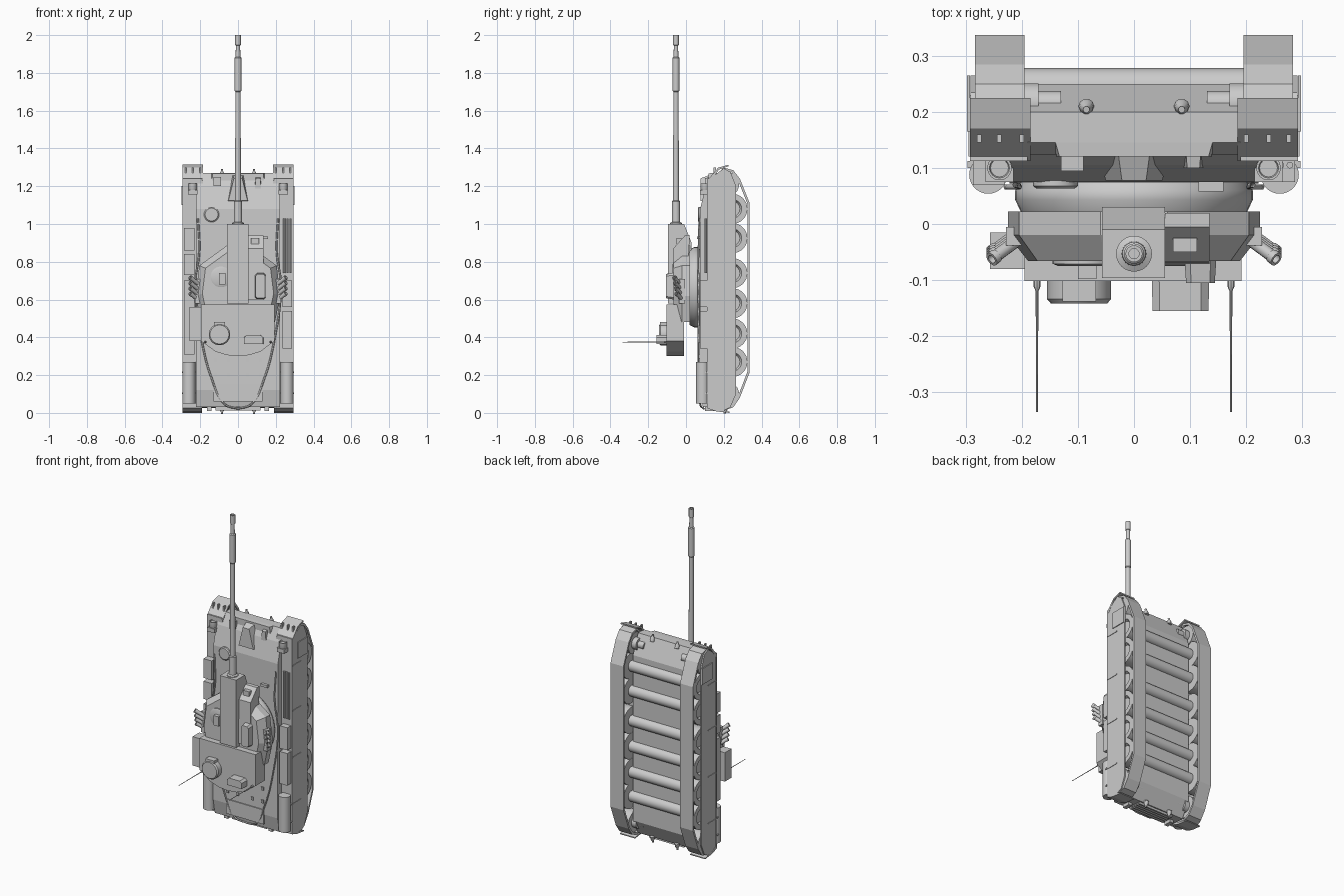
import bpy, bmesh, math
from mathutils import Vector


def finish(name, bm, smooth=False):
    bmesh.ops.recalc_face_normals(bm, faces=bm.faces)
    me = bpy.data.meshes.new(name)
    bm.to_mesh(me)
    bm.free()
    ob = bpy.data.objects.new(name, me)
    bpy.context.collection.objects.link(ob)
    if smooth:
        bpy.context.view_layer.objects.active = ob
        ob.select_set(True)
        bpy.ops.object.shade_smooth_by_angle(angle=math.radians(35))
        ob.select_set(False)
    return ob


# Outline swept along x (points are y,z) or y (points are x,z); the far end may shrink
def prism(name, pts, axis, a, b, scale=1.0, sides=(1,)):
    for s in sides:
        bm = bmesh.new()
        cu, cv = (sum(p[i] for p in pts) / len(pts) for i in (0, 1))
        rings = []
        for d, k in ((a, 1.0), (b, scale)):
            ring = []
            for u, v in pts:
                u, v = cu + (u - cu) * k, cv + (v - cv) * k
                ring.append(bm.verts.new((d * s, u, v) if axis == 'x' else (u * s, d, v)))
            rings.append(ring)
        n = len(pts)
        for i in range(n):
            j = (i + 1) % n
            bm.faces.new((rings[0][i], rings[0][j], rings[1][j], rings[1][i]))
        bm.faces.new(rings[0])
        bm.faces.new(rings[1])
        finish(name, bm)


def box(name, x, y, z, sides=(1,)):
    prism(name, [(x[0], z[0]), (x[1], z[0]), (x[1], z[1]), (x[0], z[1])], 'y', y[0], y[1], 1, sides)


# Turned part: profile of (radius, distance) about an axis through origin p
def lathe(name, p, d, prof, n=24, sides=(1,)):
    for s in sides:
        bm = bmesh.new()
        q = Vector((0, 0, 1)).rotation_difference(Vector((d[0] * s, d[1], d[2])).normalized())
        o = Vector((p[0] * s, p[1], p[2]))
        rings = [[bm.verts.new(o + q @ Vector((r * math.cos(k * math.tau / n), r * math.sin(k * math.tau / n), t)))
                  for k in range(n)] for r, t in prof]
        for A, B in zip(rings, rings[1:]):
            for k in range(n):
                bm.faces.new((A[k], A[(k + 1) % n], B[(k + 1) % n], B[k]))
        bm.faces.new(rings[0])
        bm.faces.new(rings[-1])
        finish(name, bm, True)


def rod(name, p, d, r, length, n=24, sides=(1,)):
    lathe(name, p, d, [(r, 0), (r, length)], n, sides)


BOTH = (1, -1)

# Hull: lower tub, upper deck, fender shelves
prism("lower_hull", [(.25, .12), (.25, 1.15), (.2, 1.27), (.145, 1.27), (.11, 1.2), (.11, .03), (.2, .025)], 'x', -.19, .19)
prism("upper_hull", [(.125, .03), (.125, 1.24), (.105, 1.2), (.075, 1.08), (.072, .12), (.09, .03)], 'x', -.222, .222)
prism("glacis_plate", [(-.15, 1.2), (.15, 1.2), (.14, 1.27), (-.14, 1.27)], 'y', .145, .12, .95)
box("fender_shelf", (.19, .293), (.112, .125), (.03, 1.24), BOTH)
prism("front_mudguard", [(.112, 1.2), (.112, 1.23), (.17, 1.298), (.225, 1.314), (.225, 1.306), (.175, 1.288), (.125, 1.22)],
      'x', .185, .293, 1, BOTH)
prism("rear_mudguard", [(.112, .06), (.112, .025), (.16, .008), (.23, 0), (.23, .006), (.165, .02), (.125, .04)],
      'x', .19, .293, 1, BOTH)
for x in (.2, .24, .276):
    box("mudguard_clip", (x - .004, x + .004), (.145, .16), (1.26, 1.3), BOTH)

# Side skirts with panel seams, and thin front flaps
skirt = [(.12, .03), (.2, .012), (.235, .03), (.265, .1), (.265, 1.2), (.235, 1.275), (.2, 1.295), (.12, 1.235)]
prism("side_skirt", skirt, 'x', .284, .292, 1, BOTH)
for z in (.21, .5, .79, 1.07):
    box("skirt_seam", (.29, .295), (.12, .2), (z - .003, z + .003), BOTH)
box("skirt_end_flap", (.293, .298), (.165, .265), (1.1, 1.2), BOTH)

# Track loops
outer = [(.14, .06), (.2, .012), (.25, .03), (.285, .08), (.337, .215), (.337, 1.11), (.285, 1.24), (.25, 1.285), (.2, 1.298), (.14, 1.24)]
inner = [(.152, .068), (.203, .025), (.243, .043), (.275, .086), (.325, .218), (.325, 1.107), (.275, 1.233), (.243, 1.273), (.203, 1.285), (.152, 1.232)]
for s in BOTH:
    bm = bmesh.new()
    R = [[bm.verts.new((x * s, y, z)) for y, z in pts]
         for x, pts in ((.195, outer), (.284, outer), (.284, inner), (.195, inner))]
    for a in range(4):
        for i in range(10):
            j = (i + 1) % 10
            bm.faces.new((R[a][i], R[a][j], R[(a + 1) % 4][j], R[(a + 1) % 4][i]))
    finish("track", bm)

# Road wheels with transverse axle tubes, end wheels and drives
for z in (1.08, .925, .74, .58, .42, .27):
    lathe("road_wheel", (.205, .245, z), (1, 0, 0), [(.03, -.01), (.03, .0), (.08, 0), (.08, .075), (.05, .075), (.04, .06)], 32, BOTH)
    rod("axle_tube", (-.2, .243, z), (1, 0, 0), .035, .4)
for z in (1.21, .1):
    lathe("end_wheel", (.2, .215, z), (1, 0, 0), [(.03, -.01), (.03, 0), (.066, 0), (.066, .08)], 24, BOTH)
    lathe("drive_housing", (.13, .215, z), (1, 0, 0), [(.022, 0), (.022, .04), (.036, .04), (.036, .07)], 20, BOTH)

# Bow fittings: tow hooks, centre wedge, hatch, lamps
for z, d in ((1.25, 1), (.035, -1)):
    lathe("tow_hook", (.085, .21, z), (0, -.15, d), [(.014, 0), (.012, .02), (.006, .03), (.006, .04)], 10, BOTH)
prism("centre_wedge", [(-.07, 1.1), (.07, 1.1), (.03, 1.265), (-.03, 1.265)], 'y', .14, .078, .72)
box("bow_block", (-.13, -.09), (.095, .14), (1.2, 1.25))
prism("bow_bracket", [(.085, 1.18), (.127, 1.18), (.12, 1.25), (.092, 1.25)], 'y', .14, .1, .8)
lathe("driver_hatch", (-.14, .09, 1.05), (0, -1, 0), [(.04, 0), (.04, .022), (.034, .027)], 24)
lathe("headlamp", (.24, .1, 1.165), (0, 0, 1), [(.014, 0), (.022, .015), (.022, .05), (.018, .05), (.016, .045)], 16, BOTH)
box("lamp_bracket", (.215, .265), (.075, .115), (1.155, 1.18), BOTH)
box("vision_block", (.115, .16), (.058, .08), (.92, .935))

# Fender stowage
for z0, z1 in ((.86, .98), (.73, .84), (.31, .7)):
    box("stowage_box_left", (-.287, -.23), (.07, .115), (z0, z1))
for z0, z1 in ((.34, .54), (.56, .7)):
    box("stowage_box_right", (.235, .287), (.075, .115), (z0, z1))
for x in (.245, .262, .278):
    rod("tool_rod", (x, .105, .74), (0, 0, 1), .006, .29, 8)
rod("fuel_drum", (.26, .088, .05), (0, 0, 1), .034, .22, 28, BOTH)
for z in (.1, .21):
    box("drum_strap", (.222, .297), (.1, .112), (z, z + .008), BOTH)

# Rear deck and stern detail
for x in (-.12, -.05, .05, .12):
    for z in (.19, .27):
        box("deck_latch", (x - .007, x + .007), (.065, .075), (z, z + .02))
box("deck_grille", (-.13, .13), (.066, .075), (.06, .15))
for i in range(5):
    box("stern_louvre", (-.12, .12), (.11 + i * .018, .12 + i * .018), (.012, .03))
box("stern_bracket", (.14, .165), (.1, .15), (.01, .04), BOTH)

# Tow cables
for s in BOTH:
    cu = bpy.data.curves.new("tow_cable", 'CURVE')
    cu.dimensions = '3D'
    cu.bevel_depth = .005
    cu.bevel_resolution = 1
    cu.resolution_u = 4
    pts = [(.212, .07, 1.03), (.205, .066, .85), (.228, .066, .68), (.195, .066, .4), (.135, .066, .17), (.07, .075, .045), (.0, .095, .022)]
    sp = cu.splines.new('BEZIER')
    sp.bezier_points.add(len(pts) - 1)
    for b, p in zip(sp.bezier_points, pts):
        b.co = (p[0] * s, p[1], p[2])
        b.handle_left_type = b.handle_right_type = 'AUTO'
    bpy.context.collection.objects.link(bpy.data.objects.new("tow_cable", cu))

# Turret: ring, wedge body, rear bustle
lathe("turret_ring", (0, .078, .665), (0, -1, 0), [(.2, 0), (.212, .018), (.212, .035), (.2, .06)], 48)
prism("turret_base", [(-.195, .48), (-.225, .62), (-.205, .78), (-.06, .885), (.06, .885), (.205, .78), (.225, .62), (.195, .48)],
      'y', .022, -.02)
prism("turret_body", [(-.195, .48), (-.225, .62), (-.205, .78), (-.06, .885), (.06, .885), (.205, .78), (.225, .62), (.195, .48)],
      'y', -.02, -.066, .84)
bustle = [(-.195, .575), (.192, .575), (.192, .38), (.12, .325), (.06, .306), (0, .3), (-.06, .306), (-.12, .325), (-.195, .38)]
prism("turret_bustle", bustle, 'y', -.01, -.102)
box("bustle_side_box", (-.257, -.195), (-.08, -.015), (.38, .56))

# Gun mount and barrel
prism("gun_mount", [(.03, .8), (.03, .9), (-.01, 1.0), (-.096, 1.0), (-.096, .58), (0, .58)], 'x', -.057, .055)
lathe("gun_barrel", (0, -.053, .98), (0, 0, 1),
      [(.032, 0), (.032, .025), (.022, .03), (.021, .14), (.016, .145), (.0135, .72), (.018, .725), (.018, .9), (.0125, .905),
       (.0115, .965), (.015, .967), (.015, 1.02), (.009, 1.02), (.009, .97)], 24)

# Roof sights and hatches
prism("gunner_sight_housing", [(.0, .6), (.02, .94), (-.005, .94), (-.068, .87), (-.075, .6)], 'x', .055, .135)
box("sight_window", (.07, .112), (-.05, -.025), (.895, .925))
prism("roof_sight_box", [(.09, .61), (.1, .6), (.137, .6), (.147, .61), (.147, .73), (.137, .742), (.1, .742), (.09, .73)],
      'y', -.06, -.105, .9)
lathe("loader_hatch", (-.09, -.055, .72), (0, -1, 0), [(.055, 0), (.055, .016), (.045, .02)], 28)
box("roof_periscope", (-.1, -.067), (-.098, -.06), (.68, .74))
lathe("commander_cupola", (-.098, -.1, .415), (0, -1, 0), [(.057, 0), (.057, .034), (.05, .042)], 28)
box("cupola_sight", (-.128, -.068), (-.138, -.1), (.44, .48))
prism("rear_sight", [(.032, .365), (.134, .365), (.134, .4), (.12, .412), (.045, .412), (.032, .4)], 'y', -.1, -.155, .98)

# Smoke launchers
for i in range(4):
    z = .6 + i * .028
    lathe("smoke_tube", (.212, -.02 - .004 * i, z), (.75, -.55, .6), [(.011, 0), (.011, .05), (.013, .05), (.013, .062), (.008, .062), (.008, .045)], 12, BOTH)
box("smoke_rack", (.195, .228), (-.038, -.005), (.58, .71), BOTH)

# Antennas
lathe("antenna", (.173, -.1, .375), (0, -1, 0), [(.006, 0), (.006, .012), (.0025, .02), (.0015, .235)], 8, BOTH)
